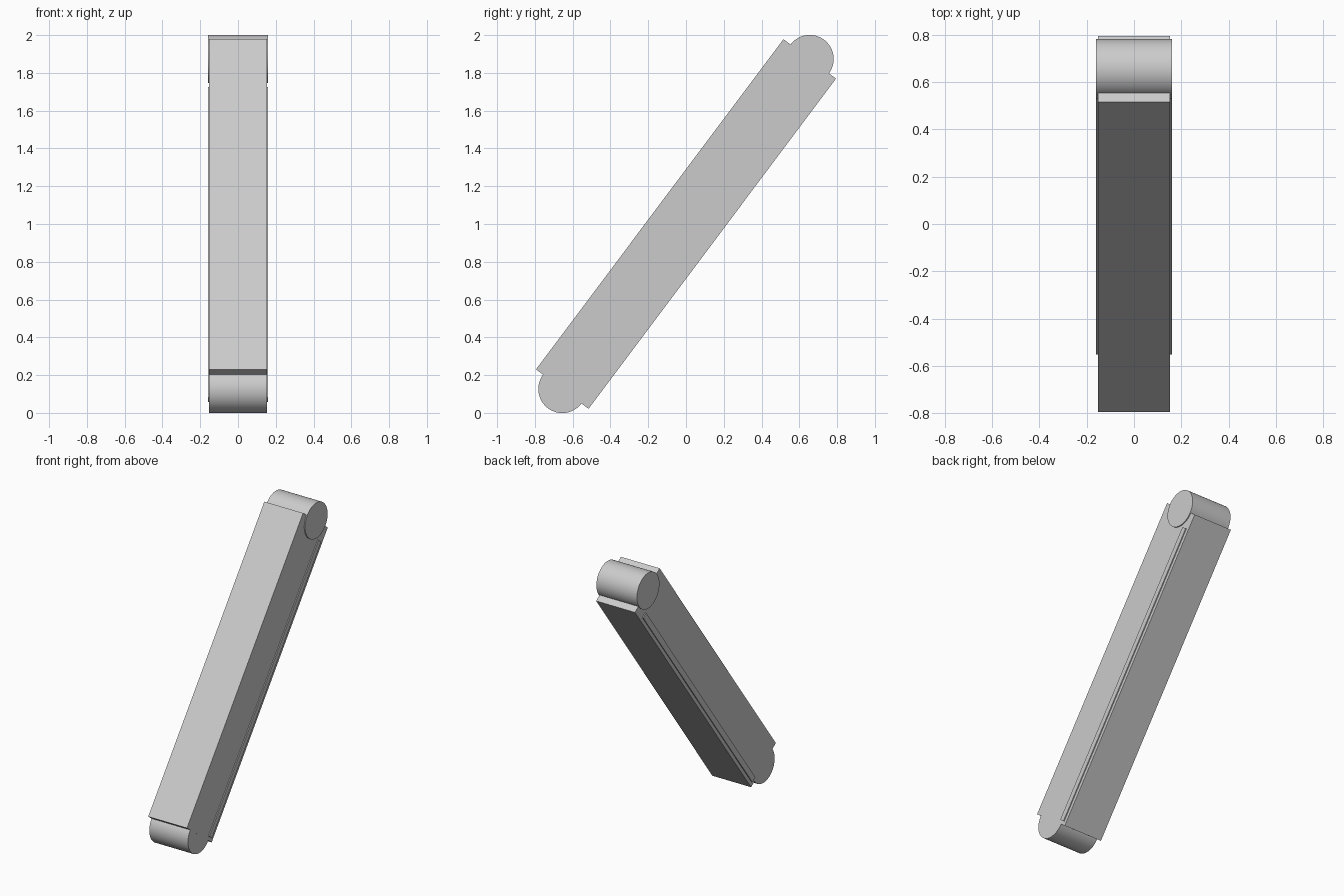
import bpy, math
from mathutils import Matrix, Vector

if "Cube" in bpy.data.objects:
    bpy.data.objects.remove(bpy.data.objects["Cube"])

HALF_LEN, HALF_DEPTH, HALF_WIDTH = 1.092, 0.174, 0.153
R = 0.127
# Local frame: y runs along the beam, z across it; then tilt about x
TILT = Matrix.Translation((0, 0, 1)) @ Matrix.Rotation(math.radians(53.15), 4, 'X')


def box(name, lo, hi):
    lo, hi = Vector(lo), Vector(hi)
    bpy.ops.mesh.primitive_cube_add(size=1)
    ob = bpy.context.object
    ob.name = name
    size = hi - lo
    ob.matrix_world = TILT @ Matrix.Translation((lo + hi) / 2) @ Matrix.Diagonal((*size, 1))
    return ob


def roller(name, y, half_width):
    bpy.ops.mesh.primitive_cylinder_add(vertices=64, radius=R, depth=2 * half_width)
    ob = bpy.context.object
    ob.name = name
    bpy.ops.object.shade_smooth_by_angle()
    ob.matrix_world = TILT @ Matrix.Translation((0, y, 0)) @ Matrix.Rotation(math.pi / 2, 4, 'Y')
    return ob


# Main slanted beam
box("beam", (-HALF_WIDTH, -HALF_LEN, -HALF_DEPTH), (HALF_WIDTH, HALF_LEN, HALF_DEPTH))

# End rollers, the upper one slightly wider than the beam
roller("upper_roller", HALF_LEN, 0.16)
roller("lower_roller", -HALF_LEN, HALF_WIDTH - 0.0005)

# Thin raised strips along the lower edge of both sides
for side, s in (("right", 1), ("left", -1)):
    xs = sorted((s * 0.145, s * 0.16))
    box(side + "_strip", (xs[0], -HALF_LEN + 0.025, -HALF_DEPTH + 0.025),
        (xs[1], HALF_LEN - 0.105, -HALF_DEPTH + 0.065))
